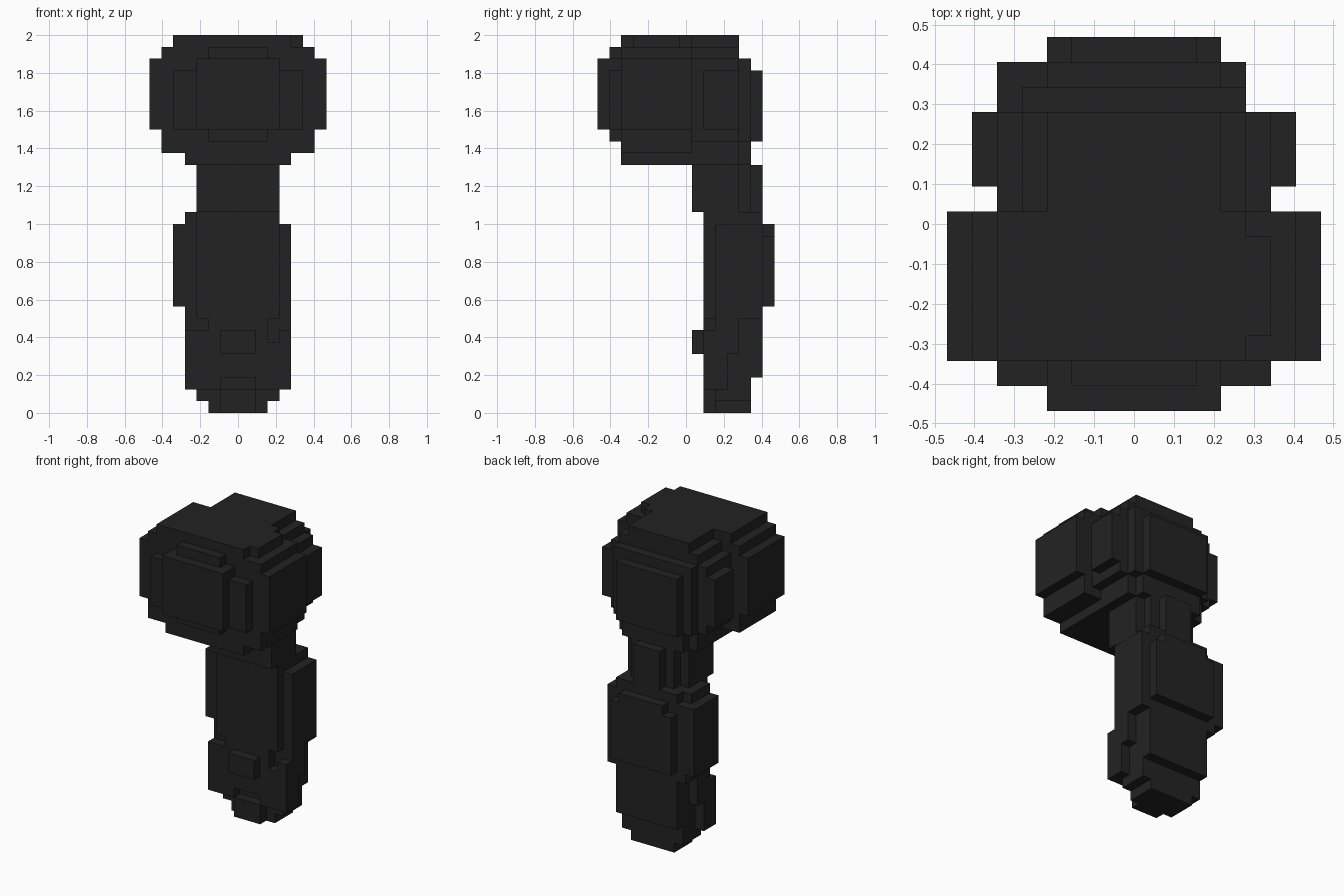
import bpy, bmesh, math

cube = bpy.data.objects.get("Cube")
if cube:
    bpy.data.objects.remove(cube, do_unlink=True)

U = 1 / 16          # block size
MID = 7.5           # centre of the 15-block grid in x and y

mat = bpy.data.materials.new("charcoal")
mat.use_nodes = True
COL = (0.0165, 0.0165, 0.0165, 1)
mat.diffuse_color = COL
bsdf = mat.node_tree.nodes["Principled BSDF"]
bsdf.inputs["Base Color"].default_value = COL
bsdf.inputs["Roughness"].default_value = 0.9

# Corner loops of a block's six faces, keyed by outward direction
SIDES = {
    (1, 0, 0): ((1, 0, 0), (1, 1, 0), (1, 1, 1), (1, 0, 1)),
    (-1, 0, 0): ((0, 0, 0), (0, 0, 1), (0, 1, 1), (0, 1, 0)),
    (0, 1, 0): ((0, 1, 0), (0, 1, 1), (1, 1, 1), (1, 1, 0)),
    (0, -1, 0): ((0, 0, 0), (1, 0, 0), (1, 0, 1), (0, 0, 1)),
    (0, 0, 1): ((0, 0, 1), (1, 0, 1), (1, 1, 1), (0, 1, 1)),
    (0, 0, -1): ((0, 0, 0), (0, 1, 0), (1, 1, 0), (1, 0, 0)),
}


def add(a, b):
    return tuple(i + j for i, j in zip(a, b))


def sym(x0, *rest):
    """Box mirrored about the centre plane."""
    return (x0, 15 - x0, *rest)


def block_part(name, boxes):
    """Fuse boxes (x0, x1, y0, y1, z0, z1 in blocks) into one outer skin."""
    cells = {(x, y, z) for x0, x1, y0, y1, z0, z1 in boxes
             for x in range(x0, x1) for y in range(y0, y1) for z in range(z0, z1)}
    bm = bmesh.new()
    verts = {}
    for c in sorted(cells):
        for d, loop in SIDES.items():
            if add(c, d) in cells:
                continue
            face = []
            for corner in loop:
                p = add(c, corner)
                if p not in verts:
                    verts[p] = bm.verts.new(((p[0] - MID) * U, (p[1] - MID) * U, p[2] * U))
                face.append(verts[p])
            bm.faces.new(face)
    bmesh.ops.dissolve_limit(bm, angle_limit=math.radians(1),
                             verts=bm.verts[:], edges=bm.edges[:])
    me = bpy.data.meshes.new(name)
    bm.to_mesh(me)
    bm.free()
    me.materials.append(mat)
    ob = bpy.data.objects.new(name, me)
    bpy.context.collection.objects.link(ob)
    return ob


# Head: stepped front half, raised front plates, narrower back half
block_part("head", [
    sym(3, 2, 8, 21, 22),
    sym(1, 2, 8, 22, 24),
    sym(0, 2, 8, 24, 30),
    sym(1, 2, 8, 30, 31),
    (2, 12, 2, 8, 31, 32),
    (12, 13, 3, 7, 31, 32),
    # front plates
    sym(2, 1, 2, 24, 29),
    sym(5, 1, 2, 23, 31),
    sym(4, 0, 2, 24, 30),
    # back half
    sym(3, 8, 12, 21, 31),
    sym(4, 8, 12, 30, 32),
    sym(2, 8, 12, 23, 30),
    sym(1, 9, 12, 24, 29),
    sym(4, 12, 13, 21, 30),
    sym(3, 12, 13, 23, 30),
    sym(4, 13, 14, 23, 29),
])

# Neck: column with a stepped back
block_part("neck", [
    sym(4, 8, 12, 17, 21),
    sym(5, 12, 13, 17, 21),
    sym(6, 13, 14, 17, 21),
])

# Body: core, side plates, back plate, front skin and foot shell
block_part("body", [
    sym(4, 10, 14, 3, 17),
    sym(4, 10, 13, 2, 3),
    (3, 12, 10, 14, 8, 16),
    (3, 4, 10, 13, 16, 17),
    (2, 3, 10, 14, 9, 16),
    # back plate
    sym(4, 14, 15, 9, 15),
    sym(5, 14, 15, 15, 16),
    # front skin with notches
    sym(4, 9, 10, 8, 17),
    sym(5, 9, 10, 7, 8),
    (3, 10, 9, 10, 6, 7),
    (11, 12, 9, 10, 6, 7),
    sym(3, 9, 10, 3, 6),
    (3, 6, 9, 10, 2, 3),
    (9, 12, 9, 10, 2, 3),
    # lower flanks
    sym(3, 10, 12, 5, 8),
    sym(3, 10, 11, 2, 5),
    # front knob
    sym(6, 8, 9, 5, 7),
])

# Foot: tapered tip with a front toe
block_part("foot", [
    sym(4, 10, 13, 1, 2),
    sym(5, 10, 13, 0, 1),
    sym(6, 9, 10, 0, 2),
])
